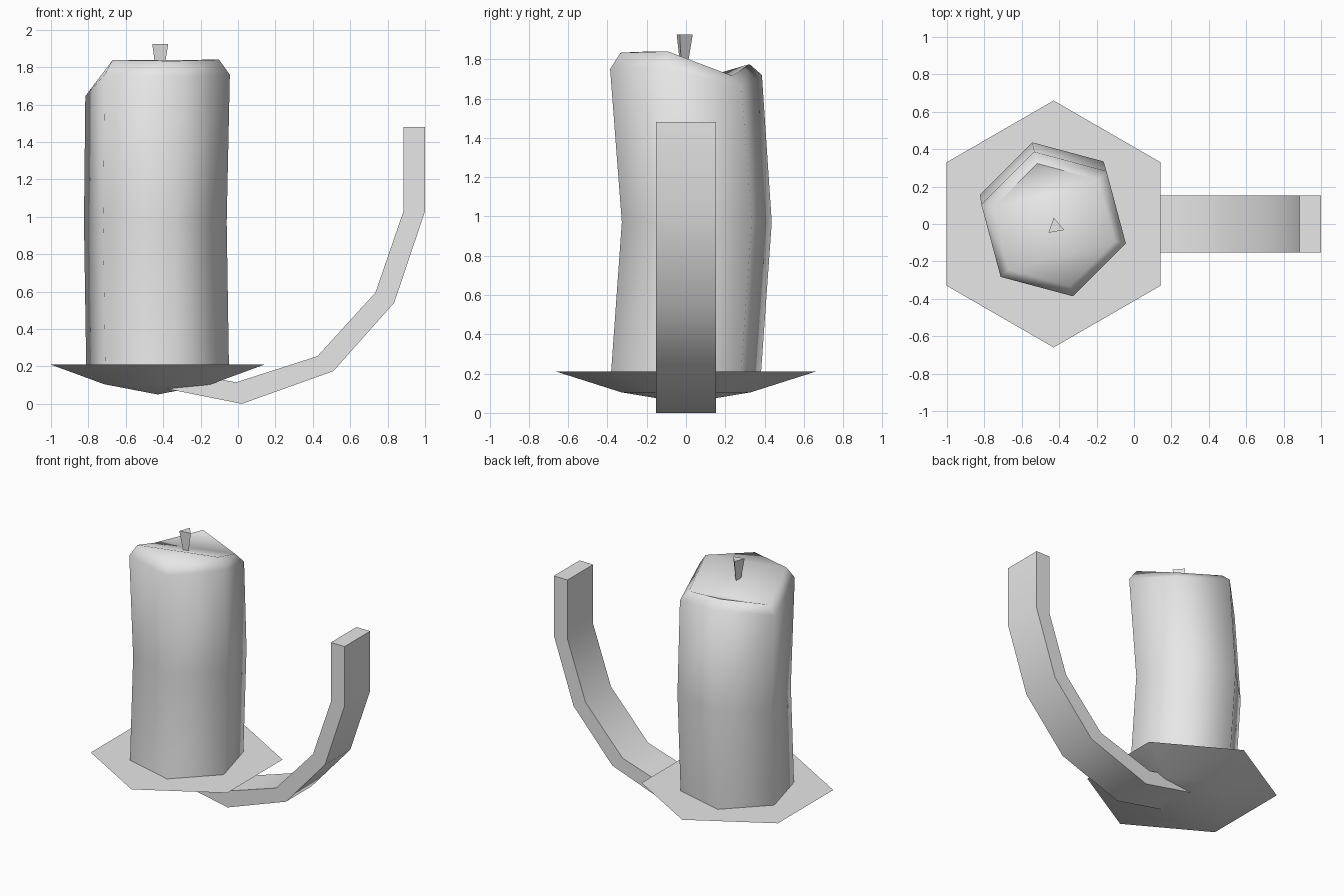
import bpy
import bmesh
from math import cos, sin, radians

cube = bpy.data.objects.get("Cube")
if cube:
    bpy.data.objects.remove(cube, do_unlink=True)

grey = bpy.data.materials.new("light_grey")
grey.use_nodes = True
grey.diffuse_color = (0.8, 0.8, 0.8, 1)
grey.node_tree.nodes["Principled BSDF"].inputs["Base Color"].default_value = (0.8, 0.8, 0.8, 1)

CX = -0.43  # axis of the dish and candle


def ring(bm, sides, radius, heights, start, cx=CX, cy=0.0):
    """Add a ring of vertices; heights is one value or one per vertex."""
    if not isinstance(heights, (list, tuple)):
        heights = [heights] * sides
    angles = [radians(start + 360 * i / sides) for i in range(sides)]
    return [bm.verts.new((cx + radius * cos(a), cy + radius * sin(a), z))
            for a, z in zip(angles, heights)]


def bridge(bm, low, high):
    n = len(low)
    for i in range(n):
        j = (i + 1) % n
        bm.faces.new((low[i], low[j], high[j], high[i]))


def finish(bm, name, smooth_angle=None):
    bmesh.ops.recalc_face_normals(bm, faces=bm.faces)
    mesh = bpy.data.meshes.new(name)
    bm.to_mesh(mesh)
    bm.free()
    mesh.materials.append(grey)
    obj = bpy.data.objects.new(name, mesh)
    bpy.context.collection.objects.link(obj)
    if smooth_angle:
        bpy.ops.object.select_all(action="DESELECT")
        obj.select_set(True)
        bpy.context.view_layer.objects.active = obj
        bpy.ops.object.shade_smooth_by_angle(angle=radians(smooth_angle))
    return obj


# Dish: shallow hexagonal bowl underneath, flat on top
bm = bmesh.new()
rim = ring(bm, 6, 0.66, 0.21, 30)
belly = ring(bm, 6, 0.33, 0.105, 30)
tip = bm.verts.new((CX, 0, 0.05))
bm.faces.new(rim)
bridge(bm, belly, rim)
for i in range(6):
    bm.faces.new((belly[i], tip, belly[(i + 1) % 6]))
finish(bm, "dish", 30)

# Candle: slightly bent hexagonal column with a melted, uneven top
bm = bmesh.new()
melt = [1.84, 1.716, 1.775, 1.705, 1.838, 1.833]
shoulder_heights = [1.76, 1.65, 1.72, 1.645, 1.76, 1.75]
base = ring(bm, 6, 0.395, 0.2, -15)
middle = ring(bm, 6, 0.395, 0.97, -15, CX - 0.012, 0.055)
shoulder = ring(bm, 6, 0.4, shoulder_heights, -15)
top = ring(bm, 6, 0.34, melt, -15, CX, -0.005)
bm.faces.new(base)
for low, high in ((base, middle), (middle, shoulder), (shoulder, top)):
    bridge(bm, low, high)
for corners in ((1, 2, 3), (0, 1, 3, 4), (0, 4, 5)):
    bm.faces.new([top[c] for c in corners])
finish(bm, "candle", 62)

# Wick: three-sided, wider at the tip
bm = bmesh.new()
wick_low = ring(bm, 3, 0.022, 1.76, 100, -0.42, -0.015)
wick_high = ring(bm, 3, 0.05, 1.925, 100, -0.42, -0.015)
bridge(bm, wick_low, wick_high)
bm.faces.new(wick_low)
bm.faces.new(wick_high)
finish(bm, "wick")

# Handle: flat bar sweeping out from under the dish and upward
outer = [(-0.43, 0.09), (0.02, 0.0), (0.51, 0.175), (0.835, 0.54), (1.0, 1.03), (1.0, 1.48)]
inner = [(-0.41, 0.19), (-0.01, 0.115), (0.425, 0.255), (0.735, 0.595), (0.885, 1.03), (0.885, 1.48)]
bm = bmesh.new()
sections = [[bm.verts.new((x, y, z)) for (x, z), y in
             ((o, -0.153), (o, 0.153), (i, 0.153), (i, -0.153))]
            for o, i in zip(outer, inner)]
for a, b in zip(sections, sections[1:]):
    bridge(bm, a, b)
bm.faces.new(sections[0])
bm.faces.new(sections[-1])
finish(bm, "handle", 40)
